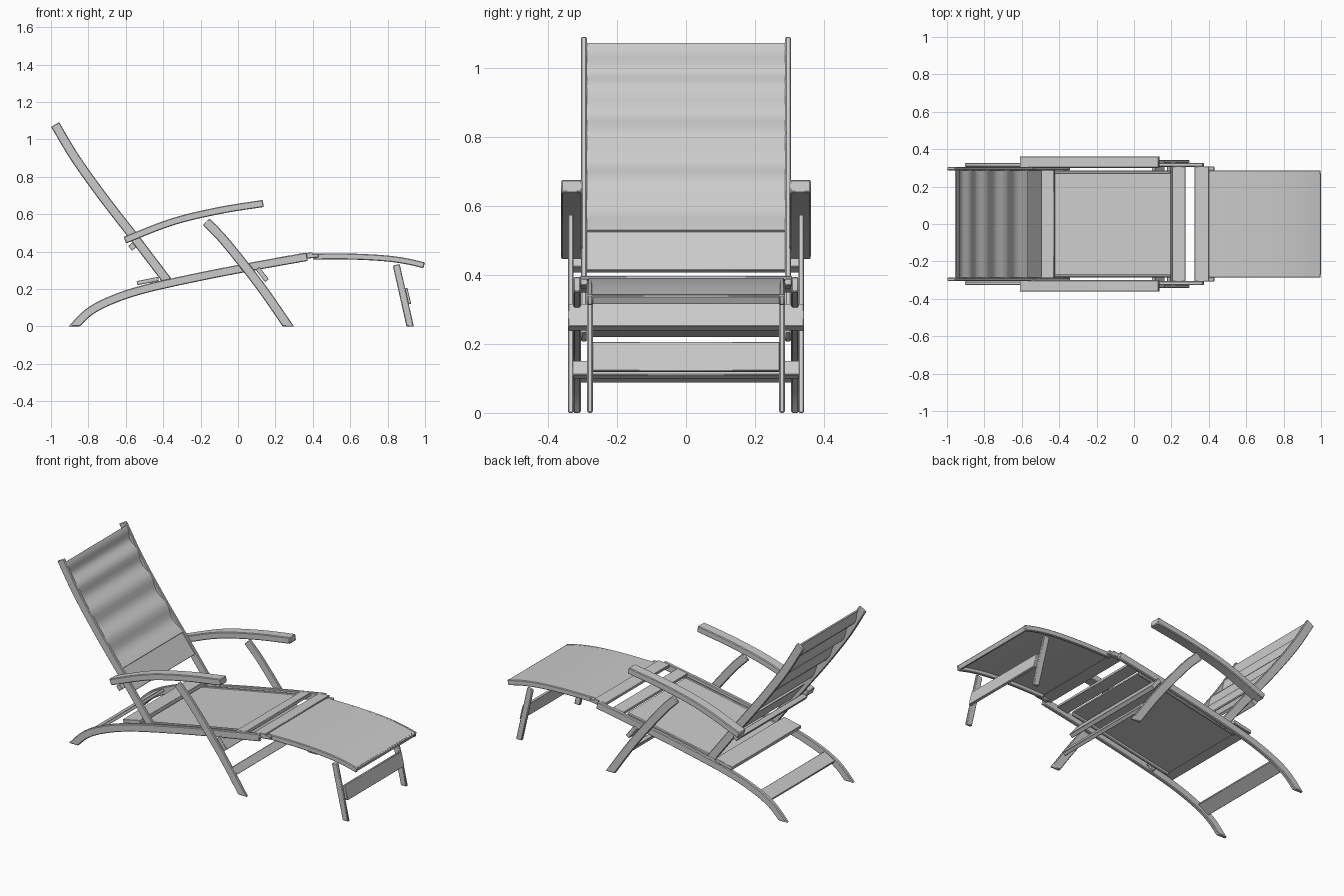
import bpy, bmesh, math
from mathutils import Vector

cube = bpy.data.objects.get("Cube")
if cube:
    bpy.data.objects.remove(cube, do_unlink=True)

grey = bpy.data.materials.new("plain_grey")
grey.use_nodes = True
COLOUR = (0.6, 0.6, 0.6, 1)
grey.diffuse_color = COLOUR
grey.node_tree.nodes["Principled BSDF"].inputs["Base Color"].default_value = COLOUR


def smooth_path(pts, steps=5):
    """Catmull-Rom curve through side-view (x, z) points."""
    p = [Vector(q) for q in pts]
    if len(p) == 2:
        return p
    p = [2 * p[0] - p[1]] + p + [2 * p[-1] - p[-2]]
    out = []
    for a, b, c, d in zip(p, p[1:], p[2:], p[3:]):
        for i in range(steps):
            t = i / steps
            out.append(0.5 * (2 * b + (c - a) * t + (2 * a - 5 * b + 4 * c - d) * t * t
                              + (3 * b - a - 3 * c + d) * t ** 3))
    return out + [p[-2]]


def normals(path):
    res = []
    for i in range(len(path)):
        t = (path[min(i + 1, len(path) - 1)] - path[max(i - 1, 0)]).normalized()
        res.append(Vector((-t.y, t.x)))
    return res


def plank(name, path, width, y0, y1, bevel=0.004):
    """Sweep a rectangle along a side-view path, cut flat at the ground."""
    bm = bmesh.new()
    rings = []
    for p, n in zip(path, normals(path)):
        a, b = p + n * width / 2, p - n * width / 2
        rings.append([bm.verts.new((q.x, y, q.y))
                      for q, y in ((a, y0), (a, y1), (b, y1), (b, y0))])
    for r, s in zip(rings, rings[1:]):
        for k in range(4):
            m = (k + 1) % 4
            bm.faces.new((r[k], r[m], s[m], s[k]))
    bm.faces.new(rings[0])
    bm.faces.new(rings[-1])
    if min(v.co.z for v in bm.verts) < 0:
        cut = bmesh.ops.bisect_plane(bm, geom=bm.verts[:] + bm.edges[:] + bm.faces[:],
                                     plane_co=(0, 0, 0), plane_no=(0, 0, -1), clear_outer=True)
        bmesh.ops.holes_fill(bm, edges=[e for e in cut["geom_cut"]
                                        if isinstance(e, bmesh.types.BMEdge)])
    bmesh.ops.recalc_face_normals(bm, faces=bm.faces[:])
    mesh = bpy.data.meshes.new(name)
    bm.to_mesh(mesh)
    bm.free()
    mesh.materials.append(grey)
    ob = bpy.data.objects.new(name, mesh)
    bpy.context.collection.objects.link(ob)
    bpy.ops.object.select_all(action='DESELECT')
    ob.select_set(True)
    bpy.context.view_layer.objects.active = ob
    bpy.ops.object.shade_smooth_by_angle(angle=math.radians(30))
    if bevel:
        mod = ob.modifiers.new("soft_edges", 'BEVEL')
        mod.width = bevel
        mod.segments = 1
        mod.limit_method = 'ANGLE'
        mod.angle_limit = math.radians(40)


def pair(name, pts, width, inner, outer):
    path = smooth_path(pts)
    plank("front_" + name, path, width, -outer, -inner)
    plank("back_" + name, path, width, inner, outer)


def across(name, a, b, thick, half):
    plank(name, [Vector(a), Vector(b)], thick, -half, half, 0.002)


# Long base rails that curve down into the rear legs
pair("base_rail", [(-0.895, -0.02), (-0.8, 0.075), (-0.68, 0.14), (-0.5, 0.2),
                   (-0.2, 0.267), (0.1, 0.325), (0.37, 0.373)], 0.045, 0.305, 0.327)

# Crossed support legs
pair("support_leg", [(-0.17, 0.56), (-0.07, 0.455), (0.12, 0.215), (0.29, -0.03)],
     0.05, 0.326, 0.343)

# Armrests
pair("armrest", [(-0.605, 0.462), (-0.35, 0.56), (-0.1, 0.62), (0.135, 0.658)],
     0.038, 0.3, 0.362)

# Backrest side rails
back = [(-0.978, 1.08), (-0.87, 0.9), (-0.72, 0.69), (-0.55, 0.47), (-0.36, 0.22)]
pair("backrest_rail", back, 0.05, 0.287, 0.305)

# Rippled backrest sling
curve = smooth_path(back, 10)
norm = normals(curve)
sling = []
for i, (p, n) in enumerate(zip(curve, norm)):
    if 0.515 < p.y < 1.075:
        sling.append(p + n * (0.008 + 0.011 * math.sin(i * 0.95)))
plank("backrest_sling", sling, 0.008, -0.292, 0.292, 0)

# Flat board at the base of the backrest and the stop bar behind it
across("backrest_board", (-0.585, 0.525), (-0.495, 0.41), 0.014, 0.29)
across("backrest_stop_bar", (-0.575, 0.44), (-0.555, 0.415), 0.03, 0.33)

# Seat panel with thin side bars
seat = [(-0.47, 0.225), (-0.2, 0.277), (0.0, 0.316), (0.195, 0.352)]
plank("seat_panel", smooth_path(seat), 0.01, -0.272, 0.272, 0)
pair("seat_side_bar", [(x, z - 0.006) for x, z in seat], 0.03, 0.27, 0.286)

# Cross boards tying the frame together
across("rear_seat_board", (-0.54, 0.232), (-0.425, 0.255), 0.022, 0.33)
across("knee_slat_rear", (0.205, 0.358), (0.275, 0.371), 0.018, 0.308)
across("knee_slat_front", (0.325, 0.38), (0.4, 0.388), 0.018, 0.308)
across("rear_leg_bar", (-0.78, 0.095), (-0.71, 0.135), 0.018, 0.308)
across("support_leg_upper_bar", (0.105, 0.31), (0.155, 0.245), 0.025, 0.342)
across("support_leg_lower_bar", (0.185, 0.145), (0.215, 0.105), 0.022, 0.33)

# Hinge tabs between the base and the footrest
pair("hinge_tab", [(0.35, 0.372), (0.43, 0.38)], 0.022, 0.284, 0.308)

# Footrest
foot = [(0.4, 0.374), (0.6, 0.374), (0.78, 0.365), (0.9, 0.349), (0.995, 0.327)]
pair("footrest_rail", foot, 0.032, 0.27, 0.287)
plank("footrest_panel", smooth_path([(x - 0.004, z + 0.011) for x, z in foot]),
      0.01, -0.275, 0.275, 0)
across("footrest_end_bar", (0.978, 0.334), (0.994, 0.326), 0.026, 0.272)

# Footrest legs and their brace board
pair("footrest_leg", [(0.846, 0.33), (0.925, -0.02)], 0.038, 0.27, 0.287)
across("footrest_leg_board", (0.898, 0.205), (0.918, 0.12), 0.016, 0.272)
